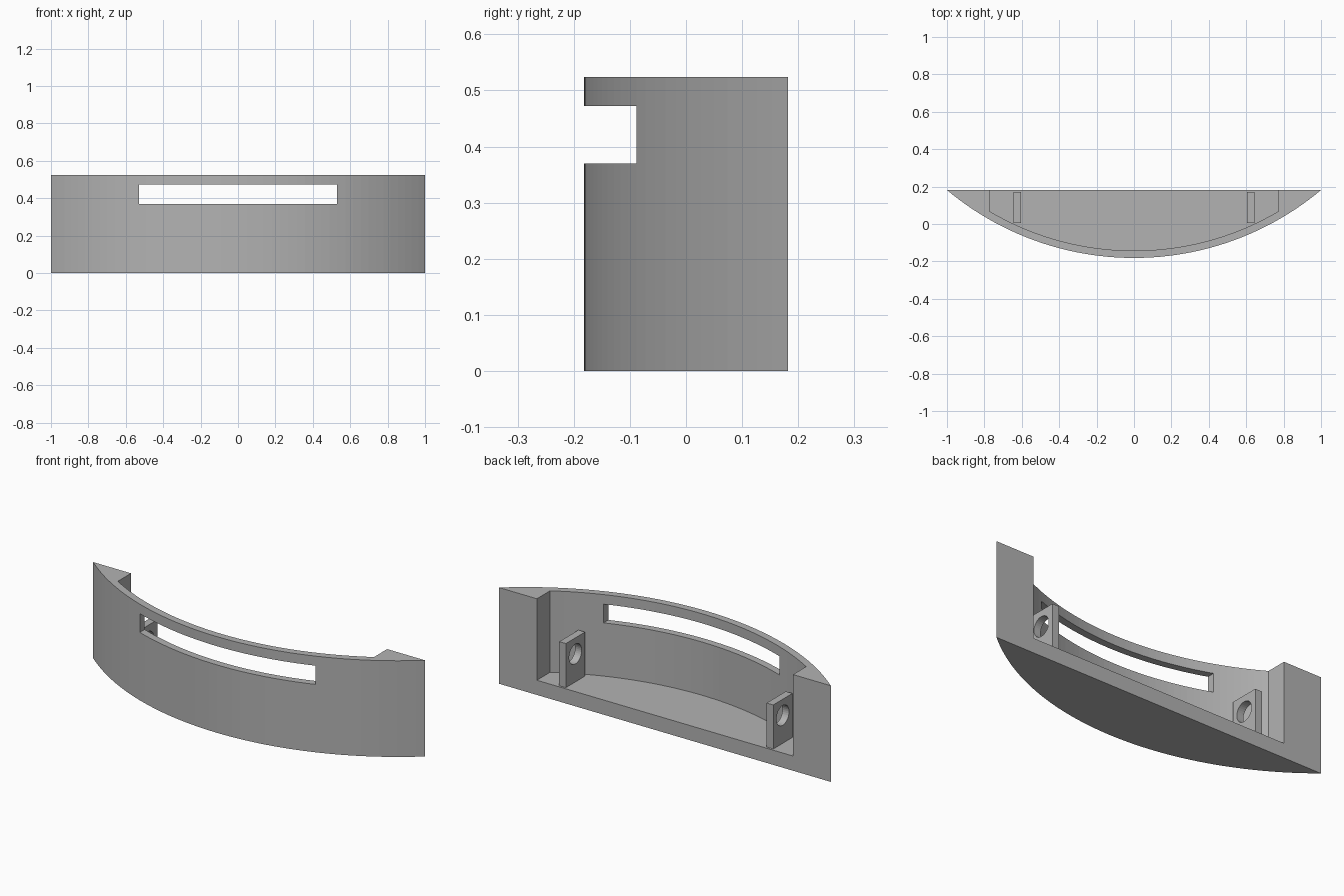
import bpy, bmesh, math
from mathutils import Matrix

if "Cube" in bpy.data.objects:
    bpy.data.objects.remove(bpy.data.objects["Cube"], do_unlink=True)

# Main dimensions
HEIGHT, FLOOR, BACK = 0.524, 0.08, 0.1815
CENTRE_Y, OUTER_R, INNER_R = 1.3775, 1.559, 1.52
POCKET_X = 0.772

grey = bpy.data.materials.new("plain grey")
grey.use_nodes = True
colour = (0.45, 0.45, 0.45, 1)
grey.diffuse_color = colour
grey.node_tree.nodes["Principled BSDF"].inputs["Base Color"].default_value = colour


def finish(name, bm):
    bmesh.ops.recalc_face_normals(bm, faces=bm.faces)
    mesh = bpy.data.meshes.new(name)
    bm.to_mesh(mesh)
    bm.free()
    mesh.materials.append(grey)
    obj = bpy.data.objects.new(name, mesh)
    bpy.context.collection.objects.link(obj)
    return obj


def prism(name, outline, z0, z1):
    bm = bmesh.new()
    face = bm.faces.new([bm.verts.new((x, y, z0)) for x, y in outline])
    top = bmesh.ops.extrude_face_region(bm, geom=[face])["geom"]
    bmesh.ops.translate(bm, vec=(0, 0, z1 - z0),
                        verts=[v for v in top if isinstance(v, bmesh.types.BMVert)])
    return finish(name, bm)


def box(name, x0, x1, y0, y1, z0, z1):
    return prism(name, [(x0, y0), (x1, y0), (x1, y1), (x0, y1)], z0, z1)


def arc(radius, half_width, steps=48):
    a = math.asin(half_width / radius)
    angles = [-a + 2 * a * i / steps for i in range(steps + 1)]
    return [(radius * math.sin(t), CENTRE_Y - radius * math.cos(t)) for t in angles]


def cut(obj, cutter):
    cutter.hide_render = True
    mod = obj.modifiers.new("cut", "BOOLEAN")
    mod.operation, mod.solver, mod.object = "DIFFERENCE", "EXACT", cutter
    bpy.context.view_layer.objects.active = obj
    bpy.ops.object.modifier_apply(modifier=mod.name)
    bpy.data.objects.remove(cutter, do_unlink=True)


# Curved shell with an open-backed pocket and a window slot
shell = prism("curved_shell", arc(OUTER_R, 1.0), 0, HEIGHT)
pocket = arc(INNER_R, POCKET_X) + [(POCKET_X, BACK + 0.1), (-POCKET_X, BACK + 0.1)]
cut(shell, prism("pocket_cutter", pocket, FLOOR, HEIGHT + 0.1))
cut(shell, box("slot_cutter", -0.53, 0.53, -0.3, 0.1, 0.37, 0.472))

# Mounting tabs with a round hole through each
for side, name in ((1, "left_mounting_tab"), (-1, "right_mounting_tab")):
    x = 0.625 * side
    tab = box(name, x - 0.02, x + 0.02, 0.005, 0.17, FLOOR - 0.005, 0.32)
    bm = bmesh.new()
    bmesh.ops.create_cone(bm, cap_ends=True, segments=32, radius1=0.054,
                          radius2=0.054, depth=0.2,
                          matrix=Matrix.Translation((x, 0.088, 0.232))
                          @ Matrix.Rotation(math.pi / 2, 4, "Y"))
    cut(tab, finish("hole_cutter", bm))
